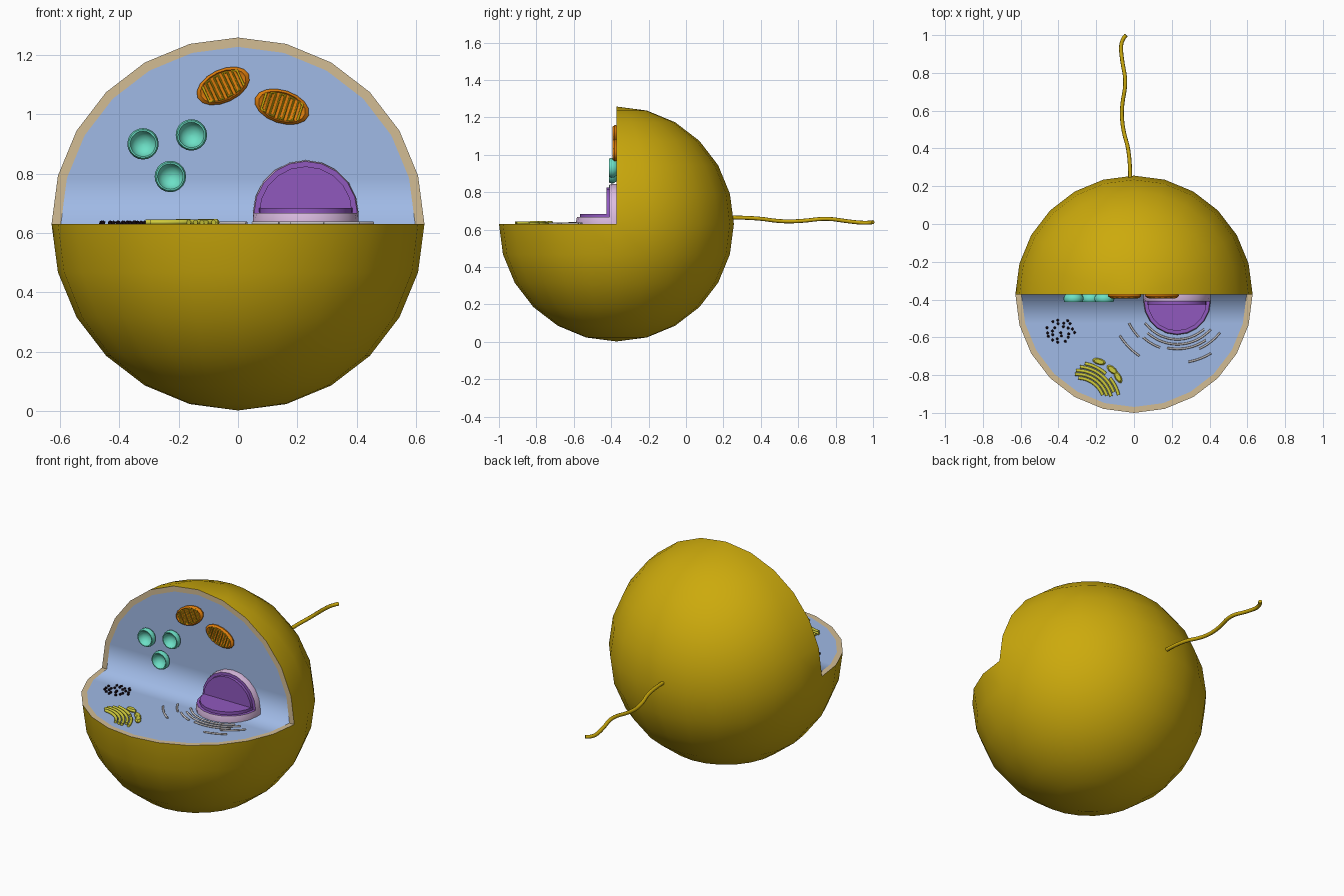
import bpy, bmesh, math, random
from math import sin, cos, pi, radians
from mathutils import Matrix, Vector

if "Cube" in bpy.data.objects:
    bpy.data.objects.remove(bpy.data.objects["Cube"])

R, Y, Z = 0.628, -0.372, 0.63      # cell radius and centre (x = 0)


def material(name, hex_code):
    rgb = [int(hex_code[i:i + 2], 16) / 255 for i in (0, 2, 4)]
    lin = [c / 12.92 if c < 0.04 else ((c + 0.055) / 1.055) ** 2.4 for c in rgb]
    m = bpy.data.materials.new(name)
    m.use_nodes = True
    m.diffuse_color = (*lin, 1)
    m.node_tree.nodes["Principled BSDF"].inputs["Base Color"].default_value = (*lin, 1)
    return m


GOLD = material("gold", "CCAA0C")
TAN = material("tan", "D2BC94")
BLUE = material("pale_blue", "A0BAE6")
PURPLE = material("purple", "9058BE")
LAVENDER = material("lavender", "DCBCE2")
ORANGE = material("orange", "E07E0C")
TEAL = material("teal", "6CE0C6")
YELLOW = material("yellow_green", "CFCB3C")
GREY = material("pale_grey", "C4BFC0")
BLACK = material("near_black", "20101C")


# Map local (u, v, height) onto the two cut surfaces
def wall(u, v, h):
    return Vector((u, Y - h, Z + v))


def floor(u, v, h):
    return Vector((u, Y - v, Z + h))


def finish(name, bm, mats, angle=40, recalc=True):
    if recalc:
        bmesh.ops.recalc_face_normals(bm, faces=bm.faces)
    mesh = bpy.data.meshes.new(name)
    bm.to_mesh(mesh)
    bm.free()
    for m in mats:
        mesh.materials.append(m)
    ob = bpy.data.objects.new(name, mesh)
    bpy.context.collection.objects.link(ob)
    if angle:
        bpy.ops.object.select_all(action='DESELECT')
        ob.select_set(True)
        bpy.context.view_layer.objects.active = ob
        bpy.ops.object.shade_smooth_by_angle(angle=radians(angle))
    return ob


def lathe(name, place, centre, profile, mat, size=(1, 1), turn=0, sides=16):
    """Stack of elliptical rings given as (radius, height); last point closes it."""
    bm = bmesh.new()
    rings = []
    for r, h in profile:
        ring = []
        for i in range(sides):
            a = 2 * pi * i / sides
            u, v = r * size[0] * cos(a), r * size[1] * sin(a)
            ring.append(bm.verts.new(place(centre[0] + u * cos(turn) - v * sin(turn),
                                           centre[1] + u * sin(turn) + v * cos(turn), h)))
        rings.append(ring)
    for lo, hi in zip(rings, rings[1:]):
        for i in range(sides):
            j = (i + 1) % sides
            bm.faces.new((lo[i], lo[j], hi[j], hi[i]))
    bm.faces.new(rings[0])
    bm.faces.new(rings[-1])
    return finish(name, bm, [mat])


def tubes(name, paths, radius, mat, smooth=True):
    """One mesh of round tubes along several paths."""
    cu = bpy.data.curves.new(name + "_path", 'CURVE')
    cu.dimensions = '3D'
    cu.bevel_depth, cu.bevel_resolution, cu.use_fill_caps = radius, 2, True
    cu.resolution_u = 5
    for pts in paths:
        sp = cu.splines.new('NURBS' if smooth else 'POLY')
        sp.points.add(len(pts) - 1)
        for p, co in zip(sp.points, pts):
            p.co = (*co, 1)
        if smooth:
            sp.use_endpoint_u, sp.order_u = True, 3
    tmp = bpy.data.objects.new(name + "_path", cu)
    bpy.context.collection.objects.link(tmp)
    mesh = bpy.data.meshes.new_from_object(tmp.evaluated_get(bpy.context.evaluated_depsgraph_get()))
    bpy.data.objects.remove(tmp)
    bm = bmesh.new()
    bm.from_mesh(mesh)
    bpy.data.meshes.remove(mesh)
    for f in bm.faces:
        f.material_index = 0
    return finish(name, bm, [mat], 60)


# Cell wall: sphere with its upper front quarter removed, plus a tan cut rim
STEP, INNER = pi / 12, 0.95
bm = bmesh.new()
bmesh.ops.create_uvsphere(bm, u_segments=24, v_segments=12, radius=R,
                          matrix=Matrix.Translation((0, Y, Z)))
cut = [f for f in bm.faces
       if f.calc_center_median().y < Y and f.calc_center_median().z > Z]
bmesh.ops.delete(bm, geom=cut, context='FACES')
for place in (wall, floor):
    for i in range(12):
        quad = [(R * s * cos(k * STEP), R * s * sin(k * STEP))
                for k, s in ((i, 1), (i + 1, 1), (i + 1, INNER), (i, INNER))]
        f = bm.faces.new([bm.verts.new(place(u, v, 0)) for u, v in quad])
        f.material_index = 1
        f.normal_update()
        if f.normal.dot(place(0, 0, 1) - place(0, 0, 0)) < 0:
            f.normal_flip()
finish("cell_wall", bm, [GOLD, TAN], 60, recalc=False)

# Cytoplasm: folded sheet whose shading blends softly across the fold
bm = bmesh.new()
ri = R * INNER
base = [bm.verts.new(wall(s * ri, 0, 0)) for s in (-1, 1)]
for place in (wall, floor):
    row = base
    for k in range(1, 7):
        c, h = ri * cos(k * STEP), ri * sin(k * STEP)
        if k < 6:
            new = [bm.verts.new(place(s * c, h, 0)) for s in (-1, 1)]
        else:
            new = [bm.verts.new(place(0, h, 0))]
        loop = row + new[::-1]
        bm.faces.new(loop if place is wall else loop[::-1])
        row = new
finish("cytoplasm", bm, [BLUE], 120, recalc=False)


# Nucleus: half-disc plates on both cut surfaces, with a raised inner step
def half_disc(name, place, r, v0, foot, h0, h1, mats, flare):
    bm = bmesh.new()
    rings = []
    for h, rr in ((h0, r + flare), ((h0 + h1) / 2, r + flare), (h1, r)):
        pts = [(rr * cos(pi * i / 10), v0 + rr * sin(pi * i / 10)) for i in range(11)]
        pts = [(rr, foot)] + pts + [(-rr, foot)]
        rings.append([bm.verts.new(place(0.228 + u, v, h)) for u, v in pts])
    n = len(rings[0])
    for lo, hi in zip(rings, rings[1:]):
        for i in range(n):
            bm.faces.new((lo[i], lo[(i + 1) % n], hi[(i + 1) % n], hi[i]))
    bm.faces.new(rings[0])
    bm.faces.new(rings[-1]).material_index = 1
    finish(name, bm, mats, 30)


for side, place in (("back", wall), ("base", floor)):
    half_disc("nucleus_envelope_" + side, place, 0.174, 0.037, 0.0, 0, 0.037,
              [LAVENDER, PURPLE], 0.004)
    half_disc("nucleus_core_" + side, place, 0.157, 0.037, 0.03, 0.036, 0.054,
              [PURPLE, PURPLE], 0)

# Mitochondria: oval pods with folded inner membranes
for n, (cx, cz, deg) in enumerate(((-0.05, 1.095, 25), (0.148, 1.025, -18)), 1):
    a = radians(deg)
    lathe(f"mitochondrion_{n}", wall, (cx, cz - Z),
          [(0.97, 0), (1, 0.009), (0.86, 0.02), (0.8, 0.016)], ORANGE, (0.095, 0.056), a)
    path = []
    for i in range(9):
        u = -0.064 + 0.016 * i
        v = 0.04 * math.sqrt(1 - (u / 0.09) ** 2)
        for w in ((-v, v) if i % 2 else (v, -v)):
            path.append(wall(cx + u * cos(a) - w * sin(a),
                             cz - Z + u * sin(a) + w * cos(a), 0.017))
    tubes(f"mitochondrion_folds_{n}", [path], 0.0045, GOLD, smooth=False)

# Vacuoles: round cups on the back wall
cup = [(0.042, 0), (0.052, 0.014), (0.053, 0.026), (0.048, 0.041), (0.043, 0.041),
       (0.038, 0.027), (0.028, 0.015), (0.014, 0.008), (0.002, 0.006)]
for n, (cx, cz) in enumerate(((-0.32, 0.9), (-0.157, 0.93), (-0.228, 0.79)), 1):
    lathe(f"vacuole_{n}", wall, (cx, cz - Z), cup, TEAL, sides=20)

# Ribosomes: scattered dots on the floor
random.seed(4)
dots = []
while len(dots) < 24:
    p = Vector((random.uniform(-1, 1), random.uniform(-1, 1)))
    if p.length < 1 and all((p - q).length > 0.28 for q in dots):
        dots.append(p)
bm = bmesh.new()
for p in dots:
    bmesh.ops.create_icosphere(bm, subdivisions=1, radius=0.008, matrix=Matrix.Translation(
        (-0.39 + 0.078 * p.x, -0.565 + 0.062 * p.y, Z + 0.004)))
finish("ribosomes", bm, [BLACK])


def arc(cx, cy, r, a0, a1, h):
    steps = [radians(a0 + (a1 - a0) * i / 8) for i in range(9)]
    return [(cx + r * cos(a), cy + r * sin(a), Z + h) for a in steps]


# Golgi body: nested arcs with budding blobs
tubes("golgi_arcs", [arc(-0.30, -0.96, r, a0, a1, 0.006) for r, a0, a1 in
                     ((0.145, 22, 88), (0.165, 18, 94), (0.185, 15, 92),
                      (0.205, 20, 86), (0.225, 14, 40), (0.225, 48, 80))], 0.0085, YELLOW)
for n, (x, y, deg) in enumerate(((-0.185, -0.728, 15), (-0.115, -0.772, 40),
                                 (-0.085, -0.81, 60)), 1):
    lathe(f"golgi_bud_{n}", floor, (x, Y - y), [(0.9, 0), (1, 0.007), (0.7, 0.016)],
          YELLOW, (0.036, 0.017), radians(deg), 10)

# Endoplasmic reticulum: thin arcs around the nucleus
tubes("reticulum", [arc(0.23, -0.40, r, a0, a1, 0.003) for r, a0, a1 in
                    ((0.212, 216, 312), (0.238, 228, 318), (0.262, 258, 305),
                     (0.27, 228, 250), (0.285, 206, 224), (0.285, 294, 322),
                     (0.335, 280, 302), (0.36, 212, 236))], 0.0055, GREY)

# Tail: wavy flagellum behind the cell
tubes("flagellum", [[(-0.02, 0.23, 0.665), (-0.02, 0.37, 0.664), (-0.06, 0.5, 0.643),
                     (-0.067, 0.62, 0.645), (-0.04, 0.75, 0.662), (-0.065, 0.87, 0.643),
                     (-0.072, 0.97, 0.634), (-0.042, 1.0, 0.64)]], 0.0105, GOLD)
